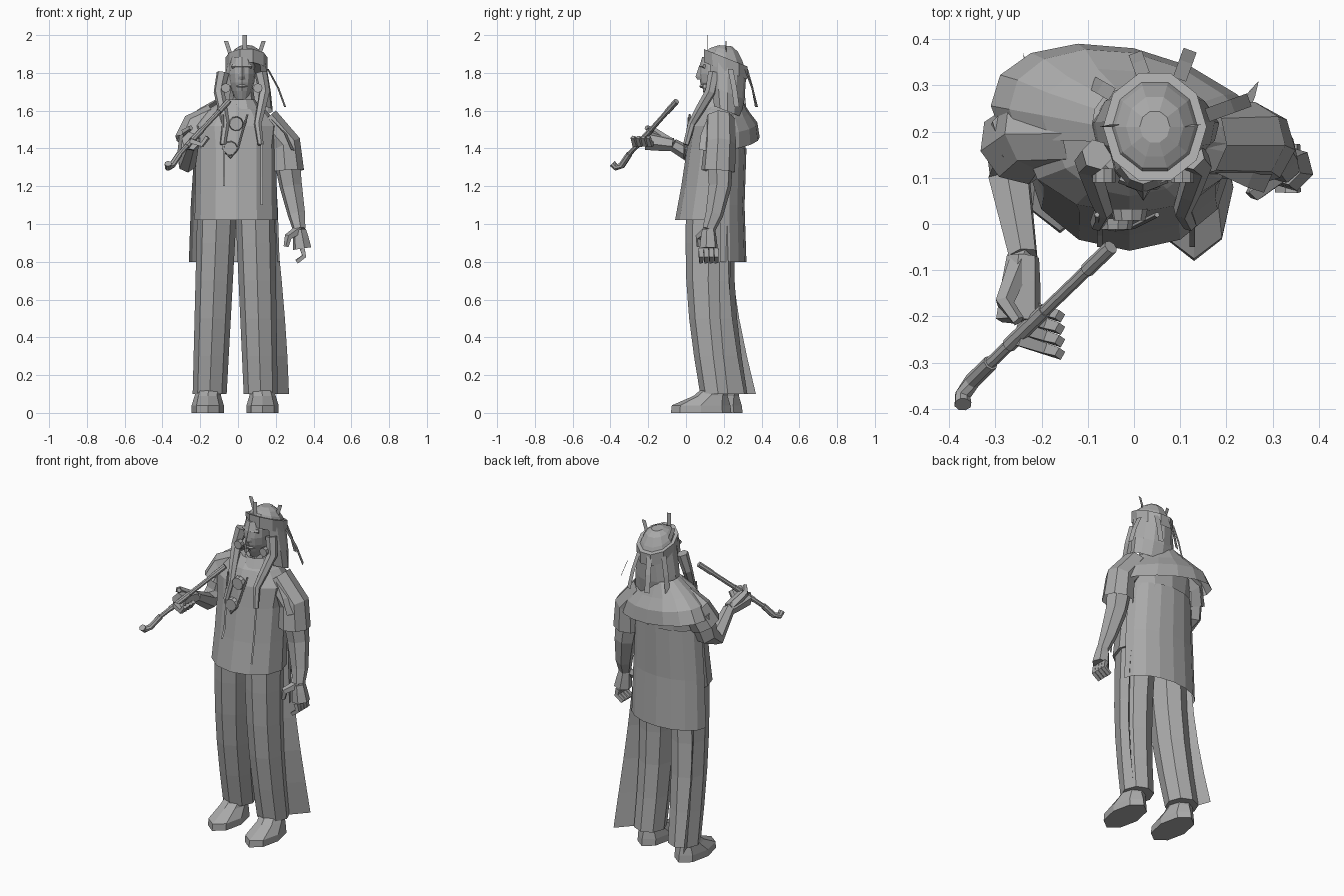
import bpy
import bmesh
from math import cos, sin, pi, radians
from mathutils import Vector

default_cube = bpy.data.objects.get("Cube")
if default_cube:
    bpy.data.objects.remove(default_cube, do_unlink=True)

grey = bpy.data.materials.new("plain_grey")
grey.use_nodes = True
colour = (.4, .4, .4, 1)
grey.diffuse_color = colour
grey.node_tree.nodes["Principled BSDF"].inputs["Base Color"].default_value = colour


def build(name, rings, closed=True, caps=True, rule=None):
    """Bridge matching rings of points into one flat-shaded object."""
    bm = bmesh.new()
    rows = [[bm.verts.new(rule(point) if rule else point) for point in ring] for ring in rings]
    count = len(rows[0])
    for lower, upper in zip(rows, rows[1:]):
        for here in range(count if closed else count - 1):
            following = (here + 1) % count
            bm.faces.new((lower[here], lower[following], upper[following], upper[here]))
    if closed and caps:
        bm.faces.new(rows[0][::-1])
        bm.faces.new(rows[-1])
    bmesh.ops.recalc_face_normals(bm, faces=bm.faces[:])
    mesh = bpy.data.meshes.new(name)
    bm.to_mesh(mesh)
    bm.free()
    mesh.materials.append(grey)
    part = bpy.data.objects.new(name, mesh)
    bpy.context.collection.objects.link(part)
    return part


def loft(name, centres, radii, sides=10, arc=None, caps=True, rule=None):
    """Stack level ellipses on their centres; an arc makes an open panel."""
    start, end = arc or (0, 360)
    corners = sides + 1 if arc else sides
    angles = [radians(start + (end - start) * corner / sides) for corner in range(corners)]
    rings = [[Vector(centre) + Vector((width * cos(angle), depth * sin(angle), 0)) for angle in angles]
             for centre, (width, depth) in zip(centres, radii)]
    return build(name, rings, arc is None, caps, rule)


def stack(name, centre, levels, **options):
    """Loft levels of (height, width, depth) over one fixed centre."""
    x, y = centre
    centres = [(x, y, height) for height, width, depth in levels]
    return loft(name, centres, [level[1:] for level in levels], **options)


def sweep(name, path, start_radius, end_radius, sides=6, caps=True):
    """Carry a tapering round section along a path."""
    points = [Vector(point) for point in path]
    last = len(points) - 1
    rings, side = [], None
    for index, point in enumerate(points):
        along = (points[min(index + 1, last)] - points[max(index - 1, 0)]).normalized()
        side = side or along.orthogonal()
        side = (side - along * side.dot(along)).normalized()
        other = along.cross(side)
        radius = start_radius + (end_radius - start_radius) * index / last
        turns = [2 * pi * corner / sides for corner in range(sides)]
        rings.append([point + (side * cos(turn) + other * sin(turn)) * radius for turn in turns])
    return build(name, rings, caps=caps)


def ribbon(name, path, width):
    """Extend a path sideways into a thin band."""
    edge = [Vector(point) for point in path]
    return build(name, [edge, [point + Vector(width) for point in edge]], closed=False)


# Trouser legs, trailing side flaps and shoes, the right foot set further back
for label, side, ankle, flare in (("left", 1, Vector((.12, .17, .1)), .05),
                                  ("right", -1, Vector((-.15, .23, .1)), -.01)):
    hip = Vector((side * .1 - .01, .13, 1.1))
    steps = [step / 5 for step in range(6)]
    centres = [hip.lerp(ankle, step) - Vector((0, .03 * sin(pi * step), 0)) for step in steps]
    loft(label + "_leg", centres, [(.105 - .015 * step, .13 - .035 * step) for step in steps], sides=8)
    inner_edge = [centre + Vector((side * .05, .03, 0)) for centre in centres]
    outer_edge = [centre + Vector((side * (.1 + flare * sin(pi / 2 * step)), .09 + .05 * step, 0))
                  for centre, step in zip(centres, steps)]
    build(label + "_leg_flap", [inner_edge, outer_edge], closed=False)
    sole = Vector((ankle.x + .01 * side, ankle.y - .09, 0))
    soles = [sole, sole + Vector((0, 0, .04)), sole + Vector((0, .05, .09)), ankle + Vector((0, 0, .05))]
    loft(label + "_shoe", soles, [(.085, .16), (.085, .155), (.07, .09), (.06, .06)], sides=8)

# Shirt leaning back as it rises, with a longer rear panel
shirt_levels = [(1.02, .22, .18), (1.2, .215, .165), (1.4, .215, .155), (1.52, .23, .15), (1.6, .16, .12), (1.65, .08, .08)]
loft("shirt", [(-.01, .02 + .1 * height, height) for height, width, depth in shirt_levels],
     [level[1:] for level in shirt_levels], sides=12)
stack("shirt_tail", (-.02, .18), [(.8, .24, .14), (1.1, .23, .13), (1.4, .21, .14)], sides=8, arc=(0, 180))


def slant(point):
    """Hang the cape higher and further back on the right."""
    return point - Vector((0, .2, .17)) * point.x


stack("cape", (0, .2), [(1.44, .31, .18), (1.52, .27, .17), (1.58, .2, .13), (1.66, .09, .09)],
      arc=(-25, 205), rule=slant)

# Sleeves and arms, the right forearm reaching forward
left_wrist = Vector((.325, .12, .97))
right_wrist = Vector((-.24, -.07, 1.42))
sweep("left_sleeve", [(.14, .18, 1.55), (.25, .18, 1.42), (.26, .17, 1.28)], .08, .09, sides=8, caps=False)
sweep("right_sleeve", [(-.12, .2, 1.56), (-.22, .2, 1.51), (-.25, .17, 1.43)], .08, .09, sides=8, caps=False)
sweep("left_arm", [(.25, .18, 1.4), (.28, .18, 1.2), (.31, .15, 1.05), left_wrist], .075, .034)
sweep("right_arm", [(-.23, .2, 1.5), (-.26, .17, 1.36), (-.27, .1, 1.32), right_wrist], .08, .034)

# Hands with curled fingers
left_knuckles = left_wrist + Vector((.015, 0, -.1))
right_knuckles = right_wrist + Vector((-.01, -.14, .02))
for label, wrist, knuckles, thumb_reach, thumb_curl in (
        ("left", left_wrist, left_knuckles, Vector((-.06, -.05, -.04)), Vector((-.01, 0, -.05))),
        ("right", right_wrist, right_knuckles, Vector((-.04, -.1, .07)), Vector((.03, -.04, .02)))):
    sweep(label + "_palm", [wrist, wrist.lerp(knuckles, .4), knuckles], .036, .05)
    sweep(label + "_thumb", [wrist, wrist + thumb_reach, wrist + thumb_reach + thumb_curl], .028, .014, sides=5)
for finger in range(4):
    spread = Vector((0, .027 * (finger - 1.5), 0))
    root = left_knuckles + spread
    sweep(f"left_finger_{finger}", [root, root + Vector((.01, 0, -.04)), root + Vector((-.03, 0, -.07))],
          .018, .014, sides=4)
    root = right_knuckles + spread
    sweep(f"right_finger_{finger}", [root, root + Vector((.06, -.02, -.02)), root + Vector((.09, -.03, .02))],
          .018, .014, sides=4)

# Long pipe with a turned-up bowl
pipe_mouth = Vector((-.05, -.05, 1.65))
pipe_bend = Vector((-.31, -.3, 1.37))
sweep("pipe_stem", [pipe_mouth, pipe_bend], .013, .013, sides=8)
for name, start, end in (("pipe_grip", .55, .85), ("pipe_mouthpiece", 0, .2)):
    sweep(name, [pipe_mouth.lerp(pipe_bend, start), pipe_mouth.lerp(pipe_bend, end)], .016, .016, sides=8)
sweep("pipe_bowl", [pipe_bend, (-.35, -.34, 1.31), (-.37, -.37, 1.3), (-.37, -.39, 1.32)], .017, .019, sides=8)

# Neck, face and features
face_x, face_y = face_centre = (.02, .16)
stack("neck", (.03, .18), [(1.58, .07, .07), (1.72, .05, .06)], sides=8)
face_levels = []
for step in range(6):
    radius = .04 + .04 * sin(.5 * step)
    face_levels.append((1.66 + .045 * step, radius * .9, radius * 1.15))
stack("face", face_centre, face_levels, sides=12)
nose_tip = Vector((face_x, .05, 1.78))
build("nose", [[nose_tip + Vector((wide, back, rise)) for wide, back in ((0, shift), (-wing, .03), (wing, .03))]
               for rise, wing, shift in ((.06, .015, .02), (0, .02, 0), (-.015, .02, .01))])
for name, height, reach, thickness in (("lips", 1.73, .025, .01), ("brow", 1.835, .05, .012)):
    sweep(name, [(face_x - reach, .1, height), (face_x, .08, height), (face_x + reach, .1, height)],
          thickness, thickness, sides=5)

# Hair dome and headband, both lower at the back
crown_x, crown_y = crown = (.045, .21)


def tilt(point):
    """Lower the back of the head wrap, fading out at the top."""
    fade = min(1, (1.96 - point.z) / .07)
    return point - Vector((0, 0, .4 * (point.y - crown_y) * fade))


dome = [pi * step / 10 for step in range(5)]
stack("hair_dome", crown, [(1.82 + .13 * sin(rise), .106 * cos(rise), .115 * cos(rise)) for rise in dome], rule=tilt)
stack("headband", crown, [(1.81, .11, .12), (1.88, .112, .122), (1.88, .09, .1)], caps=False, rule=tilt)
stack("back_hair", crown, [(1.6, .14, .08), (1.7, .13, .1), (1.85, .105, .11)], arc=(-50, 230), rule=tilt)

# Braids with trailing ties, and ear discs
for label, side in (("left", 1), ("right", -1)):
    outer, inner = face_x + side * .1, face_x + side * .085
    sweep(label + "_braid", [(outer, .15, 1.8), (outer + side * .02, .13, 1.7), (outer, .07, 1.6), (inner, .03, 1.53),
                             (outer, 0, 1.42)], .034, .016)
    tie_end = 1.15 - side * .05
    ribbon(label + "_braid_tie", [(outer, -.005, 1.43), (outer, -.025, 1.25), (outer, -.05, tie_end)], (.012, 0, 0))
    sweep(label + "_ear_disc", [(outer - side * .015, .12, 1.72), (outer - side * .015, .09, 1.72)], .025, .025, sides=8)

# Upright feathers and hanging ribbons set around the band
for label, angle in (("left", 0), ("right", 180), ("front", -90)):
    across, back = cos(radians(angle)), sin(radians(angle))
    base = Vector((crown_x - .02 + across * .07, crown_y + back * .1, 1.88))
    tip = base + Vector((across * .03, 0, .12 - .03 * abs(across)))
    ribbon(label + "_feather", [base, base.lerp(tip, .6), tip], (.022, .005, 0))
for angle in (20, 70, 110, 150):
    outward = Vector((cos(radians(angle)), sin(radians(angle)), 0))
    reach = outward * (.05 + .05 * max(0, outward.x))
    top = Vector((crown_x, crown_y, 1.82)) + outward * .115
    ribbon(f"hanging_ribbon_{angle}", [top, top + reach * .6 - Vector((0, 0, .1)), top + reach - Vector((0, 0, .2))],
           outward.cross(Vector((0, 0, .03))))

# Collar and chest ornaments
stack("collar", (.02, .17), [(1.61, .1, .1), (1.66, .07, .07)], caps=False)
for name, centre in (("upper_pendant", Vector((-.01, .02, 1.53))), ("lower_pendant", Vector((-.04, 0, 1.4)))):
    thickness = Vector((0, .012, 0))
    sweep(name, [centre + thickness, centre - thickness], .04, .035, sides=10)
sweep("necklace", [(-.08, .02, 1.58), (-.08, -.005, 1.4), (-.04, -.01, 1.35), (0, -.005, 1.4), (.05, .02, 1.58)],
      .006, .006, sides=5)
